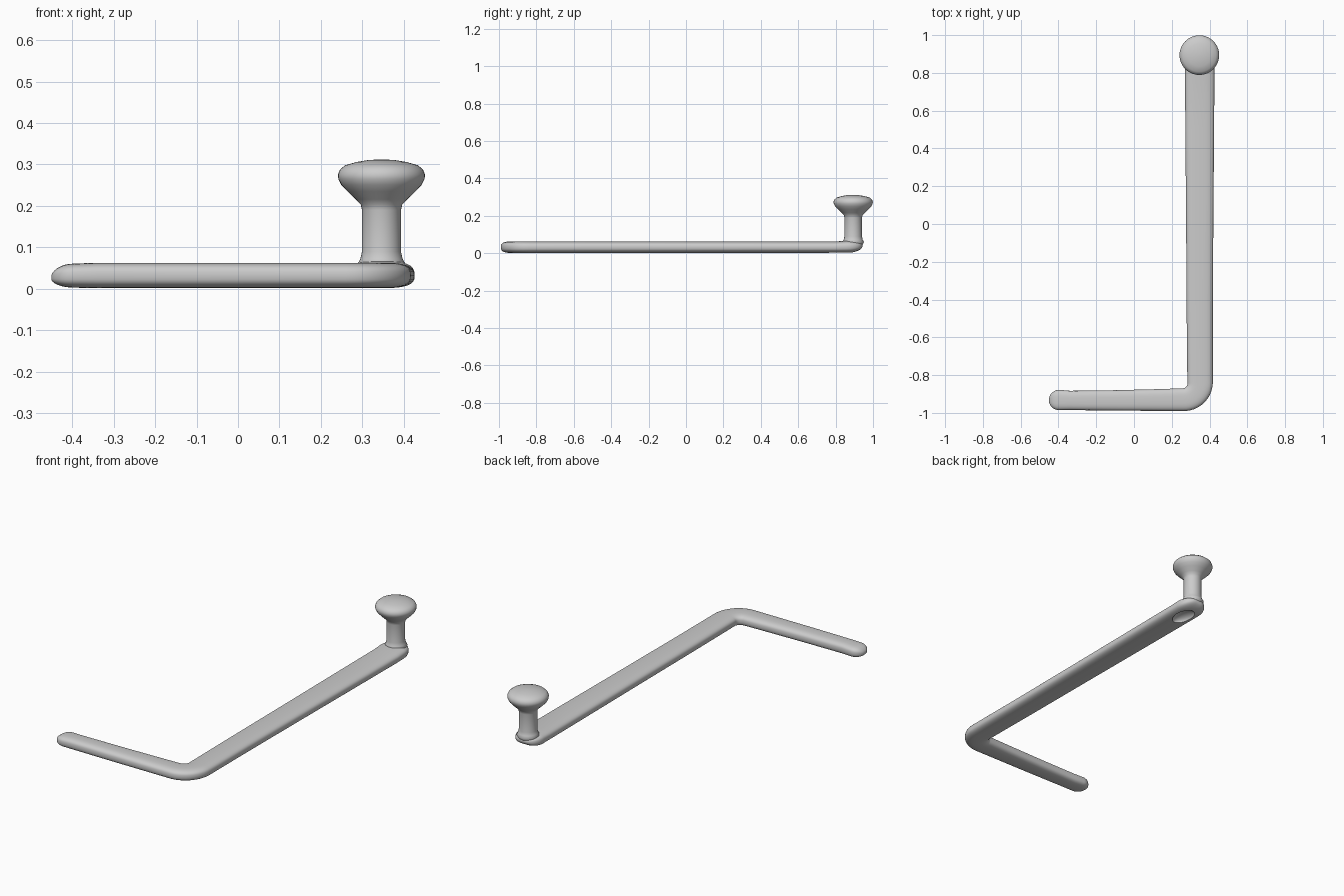
import bpy, bmesh
from math import sin, cos, pi, radians, copysign
from mathutils import Vector

cube = bpy.data.objects.get("Cube")
if cube:
    bpy.data.objects.remove(cube)

grey = bpy.data.materials.new("plain grey")
grey.use_nodes = True
colour = (0.6, 0.6, 0.6, 1)
grey.diffuse_color = colour
grey.node_tree.nodes["Principled BSDF"].inputs["Base Color"].default_value = colour


def make_object(name, rings):
    """Skin a list of closed rings and cap both ends."""
    bm = bmesh.new()
    loops = [[bm.verts.new(p) for p in ring] for ring in rings]
    n = len(loops[0])
    for a, b in zip(loops, loops[1:]):
        for i in range(n):
            j = (i + 1) % n
            bm.faces.new((a[i], a[j], b[j], b[i]))
    bm.faces.new(loops[0])
    bm.faces.new(loops[-1])
    bmesh.ops.recalc_face_normals(bm, faces=bm.faces)
    mesh = bpy.data.meshes.new(name)
    bm.to_mesh(mesh)
    bm.free()
    mesh.materials.append(grey)
    obj = bpy.data.objects.new(name, mesh)
    bpy.context.collection.objects.link(obj)
    return obj


def smooth(obj, angle):
    bpy.ops.object.select_all(action='DESELECT')
    obj.select_set(True)
    bpy.context.view_layer.objects.active = obj
    bpy.ops.object.shade_smooth_by_angle(angle=radians(angle))


def section(centre, direction, width, z_low, z_high, n=32):
    """Rounded-bar cross-section standing across the path."""
    side = Vector((-direction.y, direction.x, 0))
    ring = []
    for i in range(n):
        a = 2 * pi * i / n
        c, s = cos(a), sin(a)
        u = copysign(abs(c) ** 0.7, c) * width / 2
        v = copysign(abs(s) ** 0.7, s) * (z_high - z_low) / 2
        ring.append(centre + side * u + Vector((0, 0, (z_low + z_high) / 2 + v)))
    return ring


# L-shaped arm: rounded tip, short leg, bend, long leg, rounded heel
LOW, HIGH = 0.002, 0.063
EAST, NORTH = Vector((1, 0, 0)), Vector((0, 1, 0))
rings = []
for k in range(1, 9):
    t = pi / 2 * k / 8
    rings.append(section(Vector((-0.395 - 0.056 * cos(t), -0.932, 0)), EAST,
                         0.108 * sin(t), 0.026 - 0.023 * sin(t), 0.026 + 0.035 * sin(t)))
for x, y, w in [(-0.34, -0.934, 0.102), (-0.1, -0.934, 0.108), (0.1, -0.932, 0.114)]:
    rings.append(section(Vector((x, y, 0)), EAST, w, LOW, HIGH))
for k in range(13):
    t = pi / 2 * k / 12
    rings.append(section(Vector((0.26 + 0.09 * sin(t), -0.84 - 0.09 * cos(t), 0)),
                         Vector((cos(t), sin(t), 0)), 0.12 + 0.015 * k / 12, LOW, HIGH))
for y, w in [(-0.5, 0.138), (0, 0.144), (0.5, 0.152), (0.8, 0.156)]:
    rings.append(section(Vector((0.348, y, 0)), NORTH, w, LOW, HIGH))
for k in range(8):
    t = pi / 2 * k / 8
    rings.append(section(Vector((0.347, 0.86 + 0.085 * sin(t), 0)), NORTH,
                         0.156 * cos(t) ** 0.8, 0.042 - 0.04 * cos(t), 0.042 + 0.025 * cos(t)))
arm = make_object("bent_arm", rings)

# Oval hollow underneath the heel
bpy.ops.mesh.primitive_uv_sphere_add(segments=32, ring_count=16, location=(0.347, 0.82, 0))
cutter = bpy.context.object
cutter.name = "hollow_cutter"
cutter.scale = (0.045, 0.075, 0.03)
cutter.data.materials.append(grey)
cutter.hide_render = True
cut = arm.modifiers.new("hollow", 'BOOLEAN')
cut.operation = 'DIFFERENCE'
cut.object = cutter
bpy.context.view_layer.objects.active = arm
bpy.ops.object.modifier_apply(modifier=cut.name)
bpy.data.objects.remove(cutter)
smooth(arm, 50)

# Post with flared foot and mushroom knob, turned about a vertical axis
profile = [(0.05, 0.045), (0.058, 0.06), (0.051, 0.072), (0.047, 0.09), (0.047, 0.19),
           (0.05, 0.203), (0.062, 0.216), (0.082, 0.235), (0.097, 0.251), (0.104, 0.265),
           (0.105, 0.276), (0.1, 0.288), (0.088, 0.298), (0.06, 0.306), (0.03, 0.311),
           (0.004, 0.312)]
knob = make_object("post_and_knob", [
    [Vector((0.346 + r * cos(2 * pi * i / 40), 0.894 + r * sin(2 * pi * i / 40), z))
     for i in range(40)] for r, z in profile])
smooth(knob, 60)
